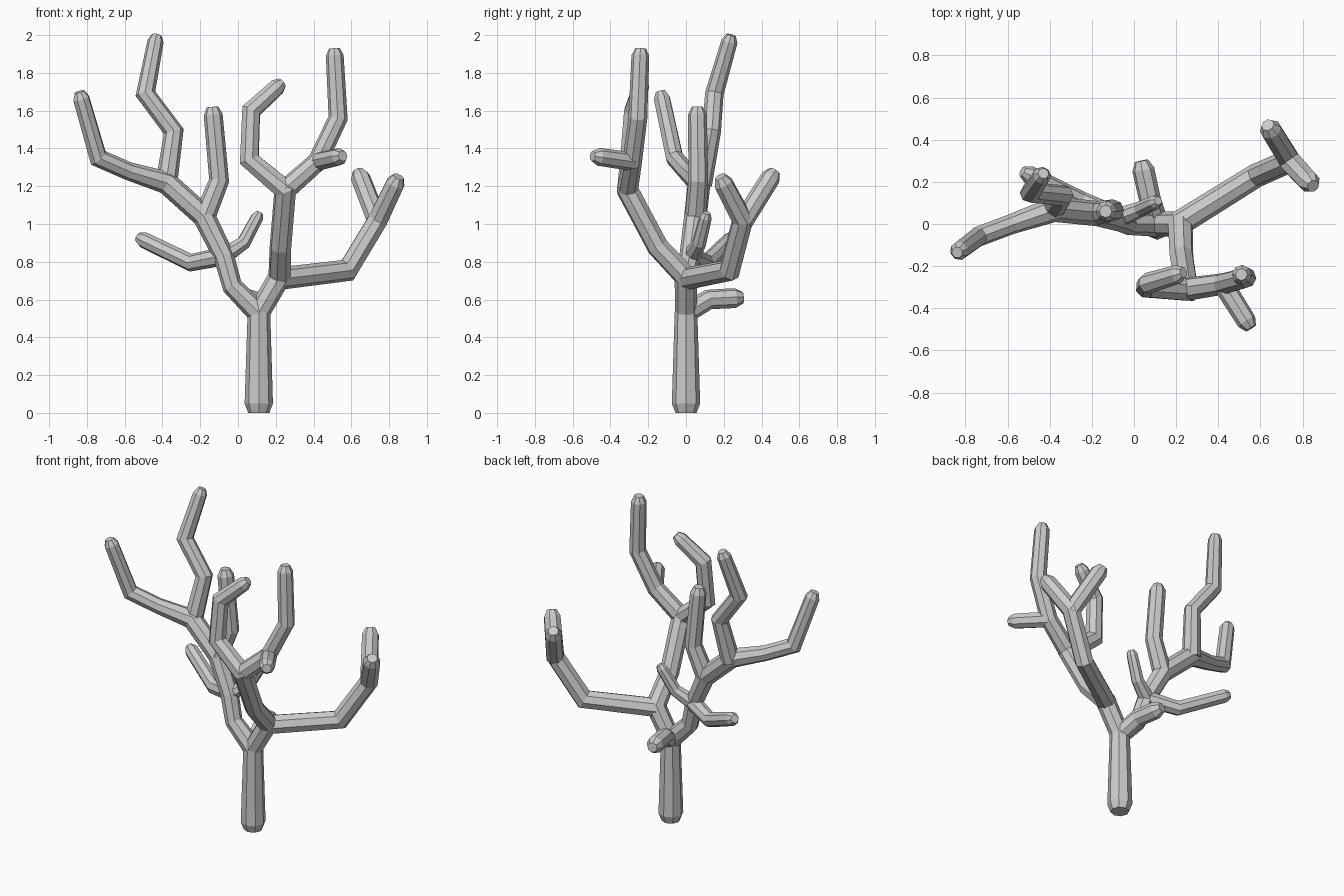
import bpy, bmesh, math
from mathutils import Vector

if "Cube" in bpy.data.objects:
    bpy.data.objects.remove(bpy.data.objects["Cube"])

SIDES = 8


def limb(name, pts):
    """Eight-sided mitred tube through (x, y, z, radius) points, with a chamfered tip."""
    P = [Vector(p[:3]) for p in pts]
    R = [p[3] for p in pts]
    # chamfered tip: full ring just below the end, smaller ring at the end
    d = (P[-1] - P[-2]).normalized()
    P.insert(-1, P[-1] - d * R[-1] * 0.8)
    R.insert(-1, R[-1])
    R[-1] *= 0.6
    bm = bmesh.new()
    rings = []
    n = len(P)
    u, prev = Vector((1, 0, 0)), None
    for i in range(n):
        d_in = (P[i] - P[i - 1]).normalized() if i else (P[1] - P[0]).normalized()
        d_out = (P[i + 1] - P[i]).normalized() if i < n - 1 else d_in
        if prev is None:
            if abs(d_in.x) > 0.8:
                u = Vector((0, 0, 1))
        else:
            u = prev.rotation_difference(d_in) @ u
        u = (u - d_in * u.dot(d_in)).normalized()
        v = d_in.cross(u)
        prev = d_in
        plane = (d_in + d_out).normalized()
        ring = []
        for k in range(SIDES):
            a = 2 * math.pi * k / SIDES
            off = (u * math.cos(a) + v * math.sin(a)) * R[i]
            off -= d_in * (off.dot(plane) / d_in.dot(plane))  # slide to mitre plane
            ring.append(bm.verts.new(P[i] + off))
        rings.append(ring)
    for a, b in zip(rings, rings[1:]):
        for k in range(SIDES):
            j = (k + 1) % SIDES
            bm.faces.new((a[k], a[j], b[j], b[k]))
    bm.faces.new(rings[0][::-1])
    bm.faces.new(rings[-1])
    bmesh.ops.recalc_face_normals(bm, faces=bm.faces)
    me = bpy.data.meshes.new(name)
    bm.to_mesh(me)
    bm.free()
    bpy.context.collection.objects.link(bpy.data.objects.new(name, me))


# Trunk running on into the main left limb and its far left tip
limb("trunk_and_left_limb", [
    (.11, 0, 0, .056), (.11, 0, .05, .075), (.11, 0, .53, .06), (-.03, 0, .67, .052),
    (-.075, .02, .83, .055), (-.18, .05, 1.04, .06), (-.38, .07, 1.22, .06),
    (-.58, 0, 1.28, .048), (-.74, -.06, 1.35, .048), (-.84, -.135, 1.70, .045)])

# Right limb running on into the front limb and its left twig
limb("right_front_limb", [
    (.11, 0, .53, .058), (.22, 0, .72, .06), (.225, -.15, .88, .058), (.25, -.31, 1.18, .058),
    (.06, -.30, 1.34, .052), (.07, -.28, 1.60, .05), (.235, -.23, 1.75, .045)])

# Right limb reaching back and outwards
limb("right_outer_limb", [
    (.21, 0, .71, .06), (.58, .23, .755, .057), (.74, .30, 1.02, .056), (.85, .18, 1.25, .052)])
limb("right_outer_twig", [(.74, .30, 1.01, .054), (.635, .47, 1.28, .052)])

# Front limb branches
limb("front_tall_branch", [
    (.25, -.31, 1.18, .056), (.42, -.285, 1.33, .052), (.53, -.255, 1.56, .05), (.51, -.24, 1.93, .047)])
limb("front_stub", [(.42, -.28, 1.33, .05), (.555, -.495, 1.36, .047)])

# Left limb branches
limb("left_tall_branch", [
    (-.38, .08, 1.21, .058), (-.34, .135, 1.49, .05), (-.49, .15, 1.69, .049), (-.43, .24, 2.0, .043)])
limb("left_upright_branch", [
    (-.18, .05, 1.03, .058), (-.10, .065, 1.23, .052), (-.135, .06, 1.62, .05)])
limb("left_low_branch", [
    (-.075, .03, .83, .05), (-.25, .11, .795, .045), (-.53, .25, .93, .043)])
limb("left_small_twig", [
    (-.075, .03, .83, .048), (.03, .07, .90, .038), (.115, .11, 1.06, .034)])

# Short stub behind the trunk
limb("back_stub", [
    (.11, 0, .53, .055), (.075, .12, .60, .052), (.035, .30, .61, .053)])
